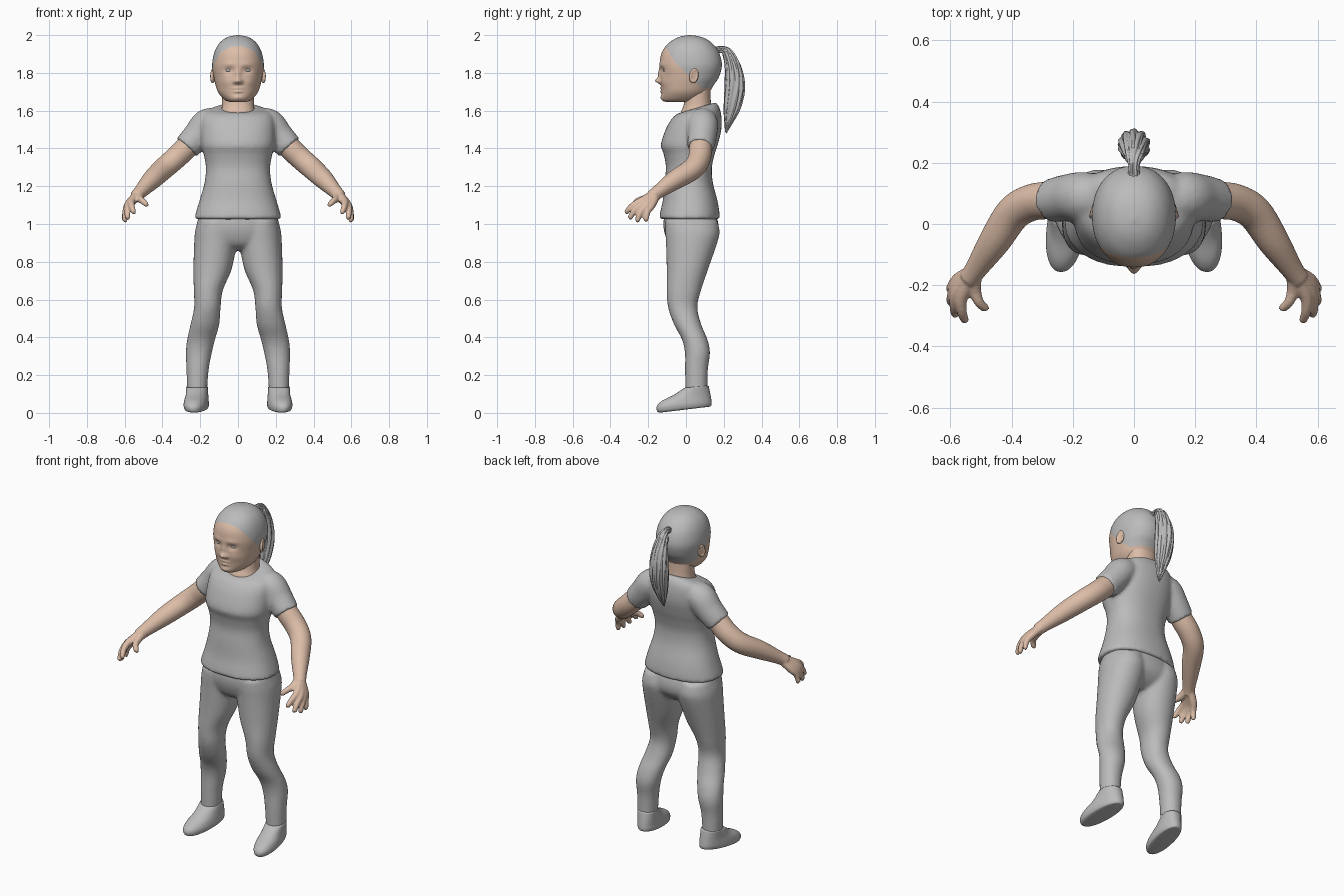
import bpy, bmesh, math, random
from mathutils import Vector, Matrix

if "Cube" in bpy.data.objects:
    bpy.data.objects.remove(bpy.data.objects["Cube"])

random.seed(4)


def material(name, rgb):
    m = bpy.data.materials.new(name)
    m.diffuse_color = (*rgb, 1)
    m.use_nodes = True
    m.node_tree.nodes["Principled BSDF"].inputs["Base Color"].default_value = m.diffuse_color
    return m


GREY = material("soft_grey", (0.5, 0.5, 0.5))
SKIN = material("light_skin", (0.72, 0.51, 0.39))


def spline(rows, n):
    """Catmull-Rom interpolation of equal-length number rows."""
    out = []
    for i in range(len(rows) - 1):
        a, b = rows[max(i - 1, 0)], rows[i]
        c, d = rows[i + 1], rows[min(i + 2, len(rows) - 1)]
        for k in range(n):
            t = k / n
            out.append([0.5 * (2 * q + (r - p) * t + (2 * p - 5 * q + 4 * r - s) * t * t
                               + (3 * q - p - 3 * r + s) * t ** 3)
                        for p, q, r, s in zip(a, b, c, d)])
    return out + [list(rows[-1])]


def loft(bm, rings):
    loops = [[bm.verts.new(p) for p in ring] for ring in rings]
    n = len(loops[0])
    for a, b in zip(loops, loops[1:]):
        for i in range(n):
            bm.faces.new((a[i], a[(i + 1) % n], b[(i + 1) % n], b[i]))
    bm.faces.new(loops[0][::-1])
    bm.faces.new(loops[-1])


def slices(bm, rows, n=5, seg=48, power=2.2, side=1, skew=0.0):
    """Stack of level outlines: z, centre x, half width, front y, back y, tilt."""
    rings = []
    for z, cx, hw, yf, yb, tilt in spline(rows, n):
        ring, ry = [], (yb - yf) / 2
        for i in range(seg):
            a = 2 * math.pi * i / seg
            c, s = (math.copysign(abs(v) ** (2 / power), v) for v in (math.cos(a), math.sin(a)))
            dy = s * ry
            ring.append(Vector((side * (cx + c * max(hw, 0.003) - skew * dy),
                                (yf + yb) / 2 + dy, max(z + tilt * dy, 0))))
        rings.append(ring)
    loft(bm, rings)


def tube(bm, rows, n=5, seg=20, side=1, ridge=0.0):
    """Round tube through rows of x, y, z, radius."""
    pts = spline(rows, n)
    rings = []
    for i, (x, y, z, r) in enumerate(pts):
        t = Vector(pts[min(i + 1, len(pts) - 1)][:3]) - Vector(pts[max(i - 1, 0)][:3])
        u = t.cross(Vector((1, 0, 1))).normalized()
        v = t.cross(u).normalized()
        ring = []
        for k in range(seg):
            a = 2 * math.pi * k / seg
            p = Vector((x, y, z)) + (u * math.cos(a) + v * math.sin(a)) * \
                max(r, 0.002) * (1 + ridge * math.cos(10 * a))
            ring.append(Vector((p.x * side, p.y, p.z)))
        rings.append(ring)
    loft(bm, rings)


def finish(name, bm, mats, voxel=None, smooth=4):
    bmesh.ops.recalc_face_normals(bm, faces=bm.faces[:])
    me = bpy.data.meshes.new(name)
    for f in bm.faces:
        f.smooth = True
    bm.to_mesh(me)
    bm.free()
    for m in mats:
        me.materials.append(m)
    ob = bpy.data.objects.new(name, me)
    bpy.context.collection.objects.link(ob)
    if voxel:  # fuse overlapping lofts into one smooth surface
        rm = ob.modifiers.new("fuse", 'REMESH')
        rm.mode, rm.voxel_size, rm.use_smooth_shade = 'VOXEL', voxel, True
        sm = ob.modifiers.new("soften", 'SMOOTH')
        sm.factor, sm.iterations = 0.5, smooth
    return ob


# Head: stacked outlines, then soft bumps for the features
bm = bmesh.new()
slices(bm, [(1.645, 0, .035, -.10, .02, 0), (1.652, 0, .062, -.12, .07, 0),
            (1.67, 0, .085, -.127, .10, 0), (1.70, 0, .107, -.129, .125, 0),
            (1.74, 0, .120, -.131, .15, 0), (1.78, 0, .129, -.135, .175, 0),
            (1.84, 0, .137, -.139, .19, 0), (1.90, 0, .128, -.131, .178, 0),
            (1.945, 0, .108, -.105, .150, 0), (1.975, 0, .080, -.068, .115, 0),
            (1.992, 0, .048, -.03, .075, 0), (2.0, 0, .006, .012, .028, 0)],
       n=6, seg=112, power=2.15)
FEATURES = [  # x, z, spread x, spread z, forward push
    (0, 1.757, .018, .015, .027), (0, 1.79, .013, .03, .012), (.018, 1.752, .010, .010, .008),
    (.047, 1.813, .026, .016, -.013), (.045, 1.845, .035, .011, .005),
    (0, 1.719, .026, .006, .009), (0, 1.701, .022, .007, .009), (0, 1.710, .030, .003, -.004),
    (0, 1.668, .030, .014, .008), (.062, 1.75, .030, .026, .006)]
for v in bm.verts:
    if v.co.y < 0:
        x, z = abs(v.co.x), v.co.z
        v.co.y -= sum(d * math.exp(-((x - fx) / sx) ** 2 - ((z - fz) / sz) ** 2)
                      for fx, fz, sx, sz, d in FEATURES)
# Hairline: cut along three planes, everything above all of them is hair
PLANES = [(Vector((0, -.11, 1.943)), Vector((0, 1.7, 1))),
          (Vector((0, -.06, 1.86)), Vector((0, 1, 1))),
          (Vector((0, .10, 1.72)), Vector((0, -.1, 1)))]
for co, no in PLANES:
    bmesh.ops.bisect_plane(bm, geom=bm.verts[:] + bm.edges[:] + bm.faces[:],
                           plane_co=co, plane_no=no, dist=1e-5)
for f in bm.faces:
    c = f.calc_center_median()
    f.material_index = int(all((c - co).dot(no) > 0 for co, no in PLANES))
finish("head", bm, [SKIN, GREY])

# Ears and eyes
ears, eyes = bmesh.new(), bmesh.new()
for s in (1, -1):
    vs = bmesh.ops.create_uvsphere(ears, u_segments=24, v_segments=16, radius=1)["verts"]
    for v in vs:
        if v.co.x * s > 0 and math.hypot(v.co.y, v.co.z) < .7:
            v.co.x *= .35
    m = Matrix.Translation((.133 * s, .042, 1.785)) @ Matrix.Rotation(.3 * s, 4, 'Z') \
        @ Matrix.Rotation(-.2, 4, 'X') @ Matrix.Diagonal((.013, .025, .04, 1))
    bmesh.ops.transform(ears, matrix=m, verts=vs)
    bmesh.ops.create_uvsphere(eyes, u_segments=24, v_segments=16, radius=1,
                              matrix=Matrix.Translation((.048 * s, -.105, 1.814))
                              @ Matrix.Diagonal((.022, .017, .011, 1)))
finish("ears", ears, [SKIN])
finish("eyes", eyes, [GREY])

# Ponytail: ridged core with loose strands around it
bm = bmesh.new()
TAIL = [(0, .15, 1.915, .02), (0, .19, 1.924, .017), (0, .222, 1.90, .028),
        (0, .25, 1.82, .042), (0, .258, 1.72, .050), (0, .245, 1.62, .042),
        (0, .225, 1.54, .022), (0, .212, 1.485, .004)]
tube(bm, TAIL, n=6, seg=60, ridge=.10)
for k in range(9):
    a, end = k * 2 * math.pi / 9 + .3, random.uniform(-.01, .05)
    tube(bm, [(r * .85 * math.cos(a), y + r * .85 * math.sin(a), z + end * i / 7,
               .004 + r * .14 if i < 7 else .001)
              for i, (_, y, z, r) in enumerate(TAIL) if i > 1], n=4, seg=8)
finish("ponytail", bm, [GREY])

# Neck
bm = bmesh.new()
slices(bm, [(1.54, 0, .105, -.035, .15, 0), (1.59, 0, .092, -.028, .145, 0),
            (1.64, 0, .084, -.010, .132, 0), (1.74, 0, .086, -.005, .13, 0)])
finish("neck", bm, [SKIN])

# Shirt: torso with two sleeves
bm = bmesh.new()
slices(bm, [(1.025, 0, .232, -.143, .178, 0), (1.07, 0, .220, -.135, .176, 0),
            (1.13, 0, .202, -.122, .165, 0), (1.22, 0, .177, -.114, .142, 0),
            (1.30, 0, .170, -.106, .137, 0), (1.37, 0, .182, -.118, .152, 0),
            (1.42, 0, .195, -.133, .168, 0), (1.50, 0, .198, -.108, .187, 0),
            (1.56, 0, .192, -.083, .187, .1), (1.597, 0, .165, -.06, .175, .2),
            (1.614, 0, .102, -.046, .157, .3)], power=2.3)
for s in (1, -1):
    tube(bm, [(.09, .085, 1.54, .068), (.16, .088, 1.53, .082), (.215, .086, 1.468, .077),
              (.272, .076, 1.405, .071)], seg=32, side=s)
finish("shirt", bm, [GREY], voxel=.011, smooth=4)

# Trousers: hips with two legs
bm = bmesh.new()
slices(bm, [(1.07, 0, .200, -.11, .15, 0), (1.0, 0, .218, -.12, .172, 0),
            (.94, 0, .226, -.11, .168, 0), (.89, 0, .17, -.085, .13, 0),
            (.86, 0, .07, -.04, .08, 0)])
for s in (1, -1):
    slices(bm, [(1.02, .112, .10, -.11, .165, 0), (.96, .115, .112, -.11, .178, 0),
                (.90, .119, .113, -.106, .165, 0), (.76, .135, .101, -.102, .117, 0),
                (.65, .157, .077, -.102, .08, 0), (.56, .162, .070, -.095, .06, 0),
                (.47, .175, .076, -.064, .08, 0), (.39, .195, .074, -.022, .113, 0),
                (.32, .207, .069, -.006, .127, 0), (.23, .214, .059, -.005, .116, 0),
                (.11, .217, .053, -.004, .113, 0)], side=s, power=2.1)
finish("trousers", bm, [GREY], voxel=.011, smooth=4)

# Shoes, toes turned slightly outwards
bm = bmesh.new()
for s in (1, -1):
    slices(bm, [(.017, .218, .045, -.135, .12, .12), (.022, .220, .058, -.152, .132, .1),
                (.042, .221, .064, -.155, .136, .05), (.065, .220, .062, -.125, .135, 0),
                (.095, .217, .058, -.065, .130, 0), (.138, .217, .056, -.010, .120, .08)],
           side=s, skew=.12, power=2.2)
finish("shoes", bm, [GREY])

# Arms and hands: each finger runs from the wrist through its knuckle
bm = bmesh.new()
FINGERS = [((.520, -.215, 1.135), (.482, -.282, 1.100)), ((.562, -.235, 1.122), (.552, -.322, 1.058)),
           ((.577, -.224, 1.110), (.585, -.302, 1.028)), ((.580, -.203, 1.102), (.600, -.262, 1.013)),
           ((.574, -.180, 1.102), (.604, -.215, 1.016))]
for s in (1, -1):
    tube(bm, [(.17, .088, 1.52, .055), (.27, .078, 1.408, .061), (.335, .070, 1.345, .060),
              (.395, .035, 1.292, .058), (.455, -.055, 1.235, .052), (.515, -.145, 1.172, .037),
              (.540, -.180, 1.145, .034)], seg=28, side=s)
    for knuckle, tip in FINGERS:
        k, t = Vector(knuckle), Vector(tip)
        mid = k.lerp(t, .5) + Vector((.006, -.006, .006))
        tube(bm, [(.522, -.155, 1.163, .026), (*k, .021), (*mid, .0165),
                  (*k.lerp(t, .92), .0135), (*t, .006)], side=s, seg=14)
finish("arms_and_hands", bm, [SKIN], voxel=.006, smooth=3)
